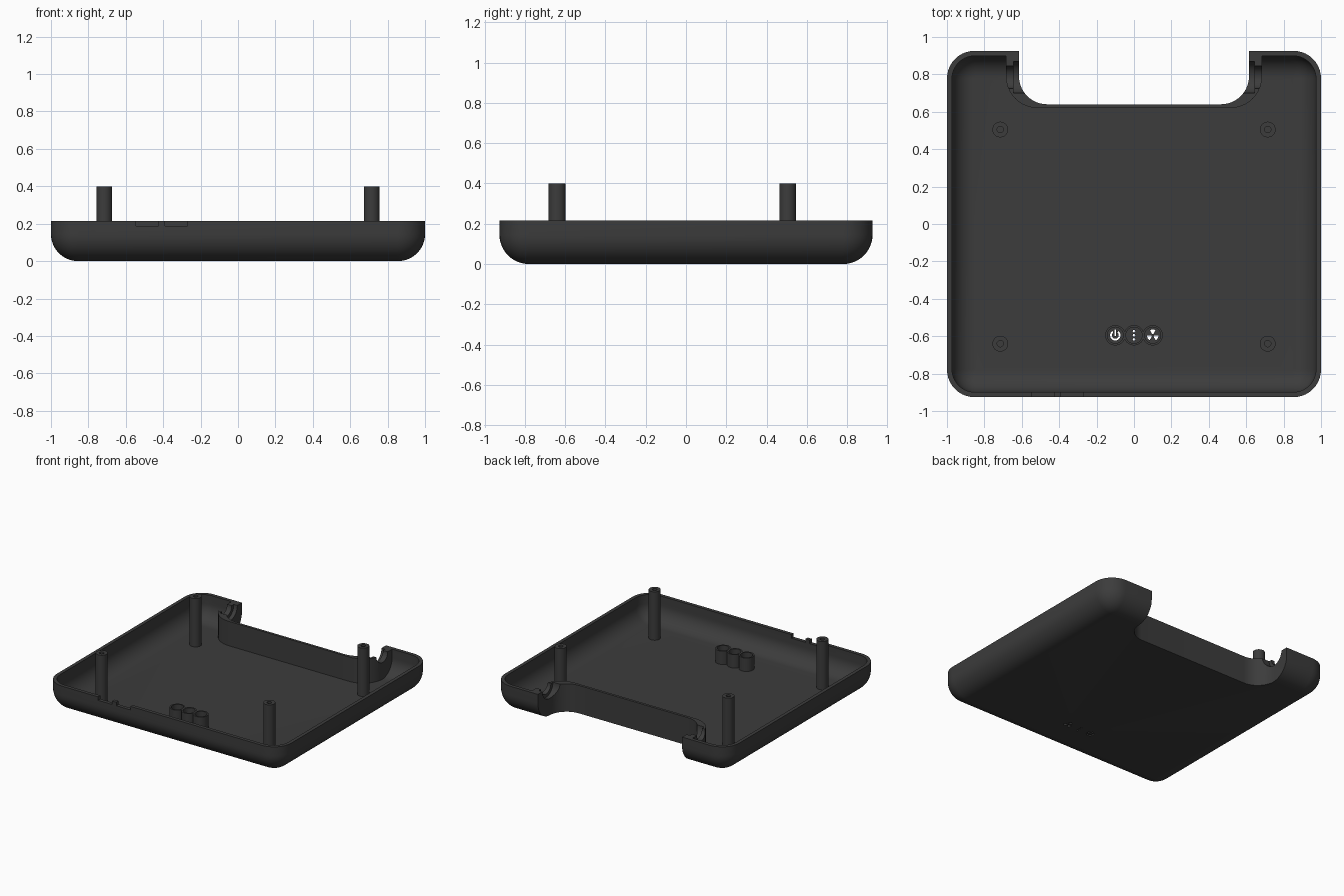
import bpy, bmesh, math
from mathutils import Vector

if "Cube" in bpy.data.objects:
    bpy.data.objects.remove(bpy.data.objects["Cube"])

mat = bpy.data.materials.new("dark grey plastic")
mat.diffuse_color = (0.045, 0.045, 0.045, 1)
mat.use_nodes = True
mat.node_tree.nodes["Principled BSDF"].inputs["Base Color"].default_value = mat.diffuse_color
TOP = 0.215


def make(name, bm):
    bmesh.ops.recalc_face_normals(bm, faces=bm.faces[:])
    me = bpy.data.meshes.new(name)
    bm.to_mesh(me)
    bm.free()
    ob = bpy.data.objects.new(name, me)
    bpy.context.collection.objects.link(ob)
    me.materials.append(mat)
    return ob


def bridge(bm, rings):
    vs = [[bm.verts.new(p) for p in r] for r in rings]
    n = len(vs[0])
    for a, b in zip(vs, vs[1:]):
        for i in range(n):
            bm.faces.new((a[i], a[(i + 1) % n], b[(i + 1) % n], b[i]))
    return vs


def rounded(x0, x1, y0, y1, r, seg=10):
    pts = []
    for cx, cy, a0 in ((x1 - r, y1 - r, 0), (x0 + r, y1 - r, 90),
                       (x0 + r, y0 + r, 180), (x1 - r, y0 + r, 270)):
        for k in range(seg + 1):
            a = math.radians(a0 + 90 * k / seg)
            pts.append((cx + r * math.cos(a), cy + r * math.sin(a)))
    return pts


def circle(cx, cy, r, n=40):
    return [(cx + r * math.cos(math.tau * k / n), cy + r * math.sin(math.tau * k / n))
            for k in range(n)]


def sector(cx, cy, r0, r1, a0, a1, n=12):
    an = [math.radians(a0 + (a1 - a0) * k / n) for k in range(n + 1)]
    return ([(cx + r1 * math.cos(a), cy + r1 * math.sin(a)) for a in an] +
            [(cx + r0 * math.cos(a), cy + r0 * math.sin(a)) for a in reversed(an)])


def prisms(name, outlines, lo, hi, axis="z"):
    bm = bmesh.new()
    for o in outlines:
        rings = [[(p[0], p[1], h) if axis == "z" else (h, p[0], p[1]) for p in o]
                 for h in (lo, hi)]
        vs = bridge(bm, rings)
        bm.faces.new(vs[0])
        bm.faces.new(vs[1])
    return make(name, bm)


def tub(name, inset, z0, z1, fillet, corner):
    # rounded box with a rounded lower edge
    bm = bmesh.new()
    rings = []
    for k in range(13):
        a = math.pi / 2 * k / 12
        d = fillet * (1 - math.sin(a))
        w, h = 1 - inset - d, 0.926 - inset - d
        rings.append([(x, y, z0 + fillet * (1 - math.cos(a)))
                      for x, y in rounded(-w, w, -h, h, max(corner - d, 0.004))])
    rings.append([(x, y, z1) for x, y, _ in rings[-1]])
    vs = bridge(bm, rings)
    bm.faces.new(vs[0])
    bm.faces.new(vs[-1])
    return make(name, bm)


def cut(ob, cutter):
    m = ob.modifiers.new("cut", "BOOLEAN")
    m.operation, m.solver, m.object = "DIFFERENCE", "EXACT", cutter
    dg = bpy.context.evaluated_depsgraph_get()
    me = bpy.data.meshes.new_from_object(ob.evaluated_get(dg))
    ob.modifiers.clear()
    ob.data = me
    bpy.data.objects.remove(cutter)


def lathe(name, profile, loc, n=40):
    bm = bmesh.new()
    vs = bridge(bm, [[(x, y, z) for x, y in circle(loc[0], loc[1], r, n)] for r, z in profile])
    bm.faces.new(vs[0])
    bm.faces.new(vs[-1])
    return make(name, bm)


def smooth(ob):
    bpy.ops.object.select_all(action="DESELECT")
    ob.select_set(True)
    bpy.context.view_layer.objects.active = ob
    bpy.ops.object.shade_smooth_by_angle(angle=math.radians(30))


# shell: tray with a bay cut into its back edge, walled around the bay
shell = tub("tray_shell", 0, 0, TOP, 0.145, 0.148)
cavity = tub("cavity", 0.027, 0.027, 0.3, 0.12, 0.122)
cut(cavity, prisms("bay_wall", [rounded(-0.685, 0.685, 0.62, 1.4, 0.17)], -0.1, 0.5))
cut(shell, cavity)
cut(shell, prisms("bay", [rounded(-0.615, 0.615, 0.64, 1.4, 0.15)], -0.1, 0.5))

# stepped hinge cradles in both ends of the bay
for s in (-1, 1):
    for r, x0, x1 in ((0.085, 0.55, 0.645), (0.06, 0.63, 0.72)):
        cut(shell, prisms("cradle", [circle(0.785, TOP, r)], *sorted((s * x0, s * x1)), axis="x"))

# two port openings in the front rim
cut(shell, prisms("ports", [[(a, -1), (b, -1), (b, -0.87), (a, -0.87)]
                            for a, b in ((-0.545, -0.425), (-0.39, -0.27))], 0.188, 0.3))

# indicator openings in the floor: switch symbol, dots, three fan blades
Y = -0.595
icons = [sector(-0.1, Y, 0.018, 0.028, 125, 415, 24),
         [(-0.104, Y - 0.004), (-0.096, Y - 0.004), (-0.096, Y + 0.03), (-0.104, Y + 0.03)]]
icons += [circle(0, Y + d, 0.007, 12) for d in (-0.022, 0, 0.022)]
icons += [sector(0.1, Y, 0.008, 0.031, a - 28, a + 28) for a in (90, 210, 330)]
cut(shell, prisms("icons", icons, -0.1, 0.1))
smooth(shell)

# light tubes around the indicators
for i, x in enumerate((-0.1, 0, 0.1)):
    bm = bmesh.new()
    vs = bridge(bm, [[(px, py, z) for px, py in circle(x, Y, r)]
                     for r, z in ((0.043, 0.02), (0.043, 0.13), (0.054, 0.13),
                                  (0.054, 0.02), (0.043, 0.02))])
    bmesh.ops.remove_doubles(bm, verts=bm.verts[:], dist=1e-5)
    smooth(make(f"light_tube_{i + 1}", bm))

# screw posts with blind holes
for x in (-0.715, 0.715):
    for y in (-0.64, 0.505):
        smooth(lathe("screw_post", [(0.042, 0.02), (0.042, 0.4), (0.017, 0.4), (0.017, 0.2)], (x, y)))
